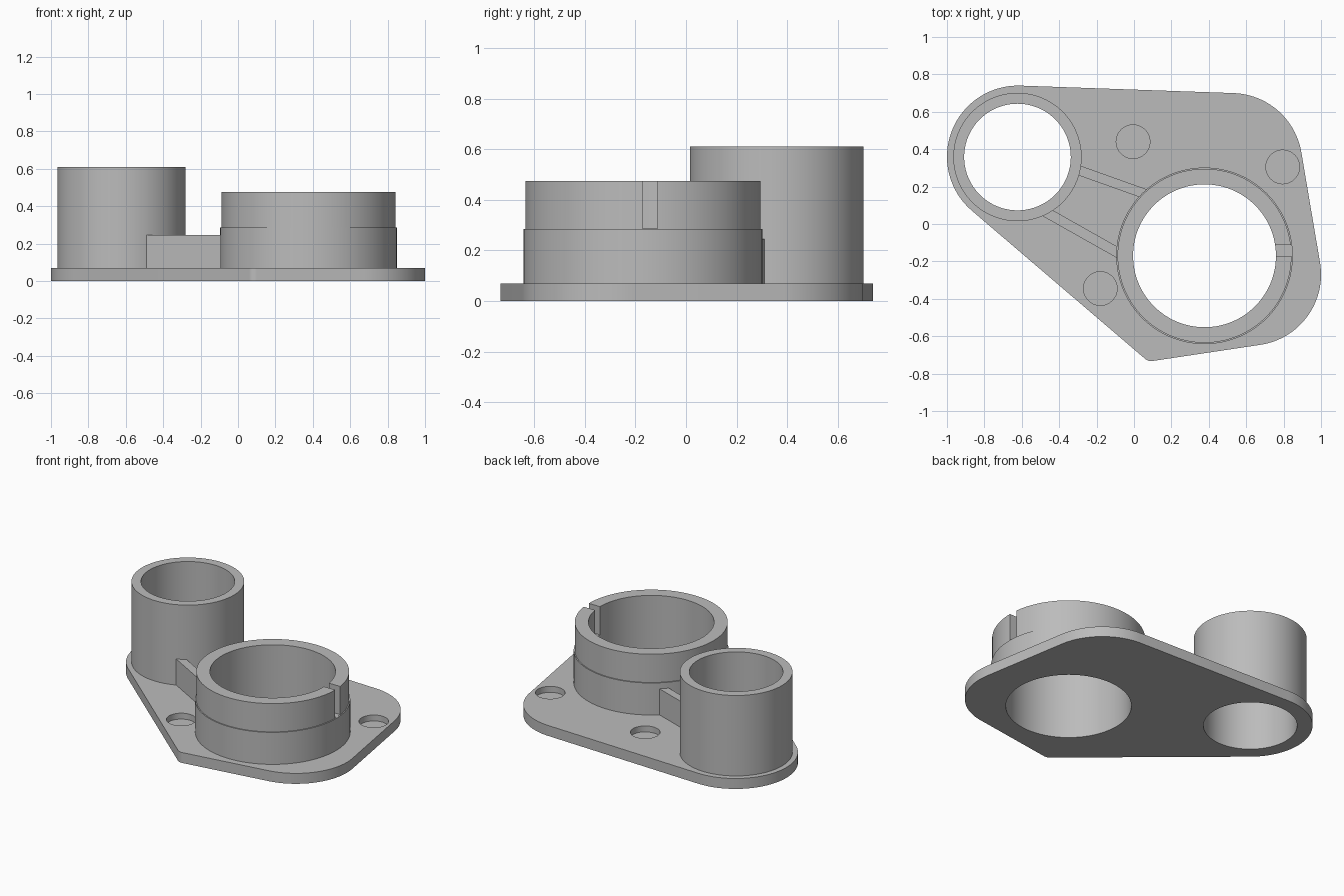
import bpy, bmesh
from math import pi, cos, sin, acos, atan2, hypot, radians

if "Cube" in bpy.data.objects:
    bpy.data.objects.remove(bpy.data.objects["Cube"])

GREY = 0.5
metal = bpy.data.materials.new("plain grey")
metal.use_nodes = True
metal.diffuse_color = (GREY, GREY, GREY, 1)
metal.node_tree.nodes["Principled BSDF"].inputs["Base Color"].default_value = (GREY, GREY, GREY, 1)

SIDES = 128
PLATE_TOP = 0.07
SMALL = (-0.623, 0.358)   # small tube centre
LARGE = (0.377, -0.17)    # large tube centre
SMALL_BORE, LARGE_BORE = 0.285, 0.382


def make_object(name, bm):
    bmesh.ops.recalc_face_normals(bm, faces=bm.faces)
    mesh = bpy.data.meshes.new(name)
    bm.to_mesh(mesh)
    bm.free()
    mesh.materials.append(metal)
    obj = bpy.data.objects.new(name, mesh)
    bpy.context.collection.objects.link(obj)
    return obj


def prism(name, outline, z0, z1):
    bm = bmesh.new()
    face = bm.faces.new([bm.verts.new((x, y, z0)) for x, y in outline])
    new = bmesh.ops.extrude_face_region(bm, geom=[face])["geom"]
    verts = [g for g in new if isinstance(g, bmesh.types.BMVert)]
    bmesh.ops.translate(bm, verts=verts, vec=(0, 0, z1 - z0))
    return make_object(name, bm)


def circle(centre, radius):
    return [(centre[0] + radius * cos(2 * pi * i / SIDES),
             centre[1] + radius * sin(2 * pi * i / SIDES)) for i in range(SIDES)]


def bar(start, end, width):
    """Rectangle outline around a centre line."""
    dx, dy = end[0] - start[0], end[1] - start[1]
    k = width / 2 / hypot(dx, dy)
    nx, ny = -dy * k, dx * k
    return [(start[0] - nx, start[1] - ny), (end[0] - nx, end[1] - ny),
            (end[0] + nx, end[1] + ny), (start[0] + nx, start[1] + ny)]


def wrap_circles(corners, steps=32):
    """Outline of a belt around counter-clockwise circles (x, y, radius)."""
    n = len(corners)
    normals = []
    for i in range(n):
        (x1, y1, r1), (x2, y2, r2) = corners[i], corners[(i + 1) % n]
        dx, dy = x2 - x1, y2 - y1
        normals.append(atan2(dy, dx) - acos((r1 - r2) / hypot(dx, dy)))
    points = []
    for i, (x, y, r) in enumerate(corners):
        a0 = normals[i - 1]
        sweep = (normals[i] - a0) % (2 * pi)
        points += [(x + r * cos(a0 + sweep * s / steps),
                    y + r * sin(a0 + sweep * s / steps)) for s in range(steps + 1)]
    return points


def lathe_ring(name, centre, profile):
    """Revolve a closed (radius, z) profile about a vertical axis."""
    bm = bmesh.new()
    loops = [[bm.verts.new((x, y, z)) for x, y in circle(centre, r)] for r, z in profile]
    for j in range(len(loops)):
        a, b = loops[j], loops[(j + 1) % len(loops)]
        for i in range(SIDES):
            k = (i + 1) % SIDES
            bm.faces.new((a[i], a[k], b[k], b[i]))
    return make_object(name, bm)


def cut(obj, cutter):
    mod = obj.modifiers.new("cut", 'BOOLEAN')
    mod.operation, mod.solver, mod.object = 'DIFFERENCE', 'EXACT', cutter
    bpy.context.view_layer.objects.active = obj
    bpy.ops.object.modifier_apply(modifier=mod.name)
    bpy.data.objects.remove(cutter)


# Base plate with two bores and three blind recesses
plate = prism("base_plate", wrap_circles([
    (-0.62, 0.36, 0.38), (0.092, -0.683, 0.05),
    (0.62, -0.27, 0.38), (0.52, 0.32, 0.38)]), 0, PLATE_TOP)
cut(plate, prism("small_bore", circle(SMALL, SMALL_BORE), -0.1, 0.2))
cut(plate, prism("large_bore", circle(LARGE, LARGE_BORE), -0.1, 0.2))
for centre in ((-0.005, 0.44), (0.795, 0.305), (-0.18, -0.345)):
    cut(plate, prism("recess", circle(centre, 0.09), 0.03, 0.2))

# Small tall tube
small_tube = lathe_ring("small_tube", SMALL, [
    (SMALL_BORE, PLATE_TOP), (0.343, PLATE_TOP), (0.343, 0.61), (SMALL_BORE, 0.61)])

# Large stepped tube with a slot in its rim
STEP = 0.285
large_tube = lathe_ring("large_tube", LARGE, [
    (LARGE_BORE, PLATE_TOP), (0.472, PLATE_TOP), (0.472, STEP),
    (0.465, STEP), (0.465, 0.475), (LARGE_BORE, 0.475)])
cut(large_tube, prism("slot", bar((0.6, -0.142), (1, -0.142), 0.058), STEP + 0.001, 0.6))

# Ribs joining the tubes
back_rib = prism("back_rib", bar((-0.32, 0.296), (0.07, 0.157), 0.052), PLATE_TOP, 0.245)
front_rib = prism("front_rib", bar((-0.488, 0.073), (-0.05, -0.174), 0.054), PLATE_TOP, 0.245)

# Smooth round walls, crisp edges
bpy.ops.object.select_all(action='DESELECT')
for obj in (plate, small_tube, large_tube, back_rib, front_rib):
    obj.select_set(True)
bpy.context.view_layer.objects.active = plate
bpy.ops.object.shade_smooth_by_angle(angle=radians(30))
